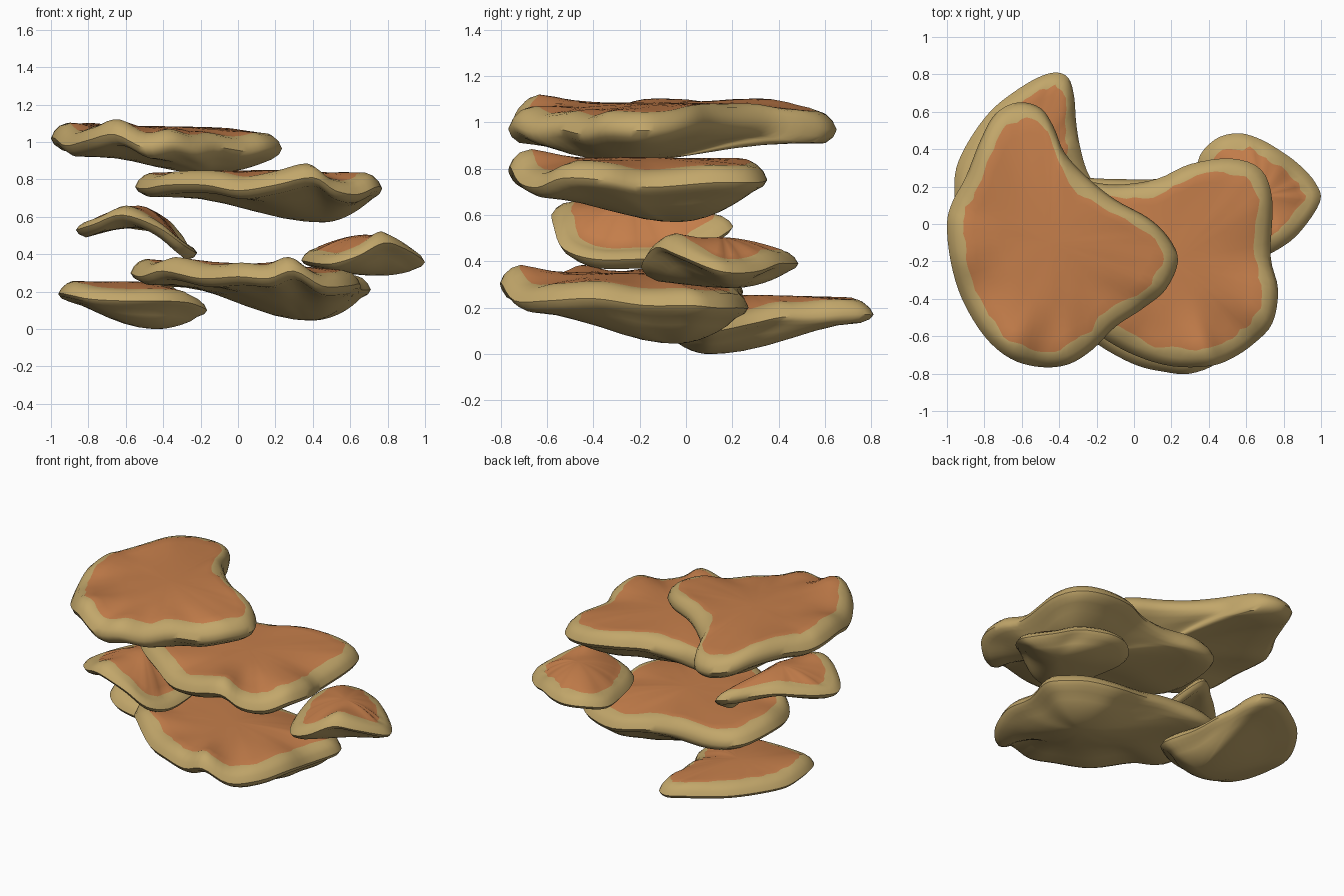
import bpy, math, random
from mathutils import Vector

random.seed(4)


def material(name, rgb):
    m = bpy.data.materials.new(name)
    m.diffuse_color = (*rgb, 1)
    return m


TAN = material("tan_rim", (0.54, 0.385, 0.145))
ORANGE = material("orange_cap", (0.56, 0.21, 0.07))


def smooth_loop(pts, n=4):
    """Closed Catmull-Rom curve through the rim points."""
    pts = [Vector(p) for p in pts]
    out = []
    for i in range(len(pts)):
        a, b, c, d = (pts[(i + k) % len(pts)] for k in (-1, 0, 1, 2))
        for j in range(n):
            t = j / n
            out.append(0.5 * (2 * b + (c - a) * t + (2 * a - 5 * b + 4 * c - d) * t * t
                              + (3 * b - a - 3 * c + d) * t ** 3))
    return out


def inset(p, c, w):
    """Move a rim point towards the centre by w, keeping its height."""
    d = Vector((c.x - p.x, c.y - p.y, 0))
    return p + d.normalized() * min(w, 0.6 * d.length)


def blur(values, r):
    """Average around the loop, so the rim waves fade out towards the centre."""
    n = len(values)
    return [sum(values[(i + k) % n] for k in range(-r, r + 1)) / (2 * r + 1) for i in range(n)]


def slab(name, rim_pts, top, bottom, up=0.075, down=0.045, width=0.085):
    """Wavy shelf: bevelled rim, cap rising to 'top', rounded underside down to 'bottom'."""
    rim = smooth_loop(rim_pts)
    top, bottom = Vector(top), Vector(bottom)
    n = len(rim)
    rings = []

    # underside, from the lowest point outwards
    edge = [inset(p, bottom, 0.055) - Vector((0, 0, down)) for p in rim]
    for t in (0.9, 0.78, 0.62, 0.45, 0.3, 0.15):
        heights = blur([e.z for e in edge], int(t * n / 8))
        ring = []
        for e, z in zip(edge, heights):
            p = e.lerp(bottom, t)
            power = 0.7 + 3 * (e.xy - bottom.xy).length_squared
            p.z = z + (bottom.z - z) * (1 - (1 - t) ** 2) ** power
            ring.append(p)
        rings.append(ring)
    rings.append(edge)
    rings.append([inset(p, bottom, 0.016) - Vector((0, 0, down * 0.55)) for p in rim])

    # bevelled rim
    rings.append(rim)
    for w, h in ((0.017, 0.45), (0.047, 0.82)):
        rings.append([inset(p, top, w) + Vector((0, 0, up * h)) for p in rim])

    # ragged border between rim and cap
    jit = [random.uniform(-0.014, 0.024) for _ in range(n)]
    jit = [(jit[i] + jit[i - 1]) / 2 for i in range(n)]
    border = [inset(p, top, width + j) + Vector((0, 0, up)) for p, j in zip(rim, jit)]
    first_cap = len(rings)
    rings.append(border)
    for t in (0.12, 0.28, 0.45, 0.62, 0.8):
        heights = blur([e.z for e in border], int(t * n / 6))
        ring = []
        for e, z in zip(border, heights):
            p = e.lerp(top, t)
            p.z = z + (top.z - z) * (1 - (1 - t) ** 1.7)
            ring.append(p)
        rings.append(ring)

    verts = [p for r in rings for p in r] + [bottom, top]
    lo, hi = len(verts) - 2, len(verts) - 1
    faces, mats = [], []
    for k in range(len(rings) - 1):
        for i in range(n):
            j = (i + 1) % n
            faces.append((k * n + i, k * n + j, (k + 1) * n + j, (k + 1) * n + i))
            mats.append(int(k >= first_cap))
    last = (len(rings) - 1) * n
    for i in range(n):
        j = (i + 1) % n
        faces += [(lo, j, i), (hi, last + i, last + j)]
        mats += [0, 1]

    me = bpy.data.meshes.new(name)
    me.from_pydata([tuple(v) for v in verts], [], faces)
    me.materials.append(TAN)
    me.materials.append(ORANGE)
    me.polygons.foreach_set("material_index", mats)
    ob = bpy.data.objects.new(name, me)
    bpy.context.collection.objects.link(ob)
    bpy.ops.object.select_all(action='DESELECT')
    ob.select_set(True)
    bpy.context.view_layer.objects.active = ob
    bpy.ops.object.shade_smooth_by_angle(angle=math.radians(50))


# rim points run counter-clockwise seen from above
slab("top_shelf", [
    (0.235, -0.2, 0.965), (0.19, -0.08, 0.97), (0.08, 0.03, 0.99), (-0.1, 0.13, 1.0),
    (-0.25, 0.25, 1.0), (-0.37, 0.38, 1.0), (-0.43, 0.52, 0.98), (-0.5, 0.62, 0.97),
    (-0.62, 0.65, 0.97), (-0.74, 0.59, 0.99), (-0.82, 0.45, 1.02), (-0.9, 0.25, 1.02),
    (-0.97, 0.12, 1.01), (-1.0, 0.0, 1.02), (-0.98, -0.2, 1.02), (-0.92, -0.4, 0.98),
    (-0.8, -0.6, 1.01), (-0.66, -0.72, 1.04), (-0.5, -0.765, 0.97), (-0.35, -0.75, 0.99),
    (-0.22, -0.67, 0.96), (-0.1, -0.55, 0.97), (0.05, -0.45, 0.95), (0.17, -0.35, 0.97)],
    (-0.45, -0.1, 1.085), (-0.15, -0.26, 0.83), up=0.08, down=0.058)

slab("upper_right_shelf", [
    (0.74, 0.12, 0.74), (0.68, 0.29, 0.74), (0.52, 0.35, 0.75), (0.3, 0.32, 0.77),
    (0.12, 0.24, 0.77), (-0.1, 0.21, 0.76), (-0.33, 0.23, 0.76), (-0.5, 0.15, 0.76),
    (-0.55, -0.1, 0.76), (-0.5, -0.3, 0.75), (-0.38, -0.45, 0.77), (-0.18, -0.6, 0.77),
    (0.0, -0.7, 0.74), (0.2, -0.76, 0.77), (0.4, -0.76, 0.81), (0.52, -0.72, 0.74),
    (0.64, -0.64, 0.72), (0.74, -0.53, 0.76), (0.77, -0.35, 0.75), (0.73, -0.17, 0.72)],
    (0.22, -0.2, 0.85), (0.45, -0.04, 0.57))

slab("lower_middle_shelf", [
    (0.71, 0.02, 0.21), (0.66, 0.13, 0.2), (0.54, 0.22, 0.2), (0.35, 0.27, 0.2),
    (0.12, 0.24, 0.24), (-0.1, 0.24, 0.27), (-0.36, 0.24, 0.27), (-0.52, 0.15, 0.28),
    (-0.575, -0.1, 0.3), (-0.52, -0.33, 0.28), (-0.4, -0.48, 0.31), (-0.2, -0.64, 0.27),
    (0.0, -0.75, 0.28), (0.16, -0.79, 0.27), (0.3, -0.8, 0.31), (0.45, -0.74, 0.23),
    (0.58, -0.6, 0.23), (0.65, -0.4, 0.24), (0.66, -0.18, 0.21)],
    (0.12, -0.22, 0.35), (0.39, -0.04, 0.045))

slab("middle_left_shelf", [
    (-0.22, -0.2, 0.41), (-0.25, -0.03, 0.42), (-0.29, 0.1, 0.48), (-0.36, 0.2, 0.545),
    (-0.44, 0.17, 0.56), (-0.53, 0.08, 0.57), (-0.64, -0.02, 0.58), (-0.75, -0.13, 0.56),
    (-0.83, -0.24, 0.54), (-0.865, -0.36, 0.53), (-0.77, -0.49, 0.56), (-0.62, -0.575, 0.61),
    (-0.43, -0.57, 0.545), (-0.3, -0.53, 0.455), (-0.23, -0.4, 0.41)],
    (-0.53, -0.24, 0.66), (-0.53, -0.24, 0.54), up=0.05, down=0.04, width=0.08)

slab("middle_right_shelf", [
    (0.995, 0.12, 0.365), (0.97, 0.22, 0.35), (0.88, 0.32, 0.36), (0.77, 0.4, 0.39),
    (0.66, 0.46, 0.39), (0.55, 0.485, 0.39), (0.43, 0.45, 0.39), (0.34, 0.33, 0.37),
    (0.37, 0.12, 0.36), (0.43, -0.06, 0.35), (0.51, -0.17, 0.35), (0.64, -0.19, 0.39),
    (0.78, -0.13, 0.46), (0.89, -0.04, 0.43)],
    (0.68, 0.15, 0.505), (0.76, 0.2, 0.285), up=0.06, down=0.035, width=0.075)

slab("bottom_left_shelf", [
    (-0.17, 0.13, 0.1), (-0.25, 0.28, 0.13), (-0.29, 0.42, 0.16), (-0.31, 0.55, 0.16),
    (-0.32, 0.68, 0.17), (-0.35, 0.78, 0.17), (-0.42, 0.81, 0.17), (-0.52, 0.78, 0.18),
    (-0.65, 0.7, 0.18), (-0.77, 0.6, 0.18), (-0.88, 0.45, 0.18), (-0.95, 0.3, 0.18),
    (-0.96, 0.15, 0.19), (-0.94, 0.03, 0.19), (-0.89, -0.06, 0.18), (-0.79, -0.12, 0.16),
    (-0.6, -0.15, 0.15), (-0.4, -0.13, 0.15), (-0.26, -0.05, 0.14), (-0.18, 0.04, 0.11)],
    (-0.58, 0.28, 0.255), (-0.43, 0.1, 0.0), up=0.065, down=0.035, width=0.075)
